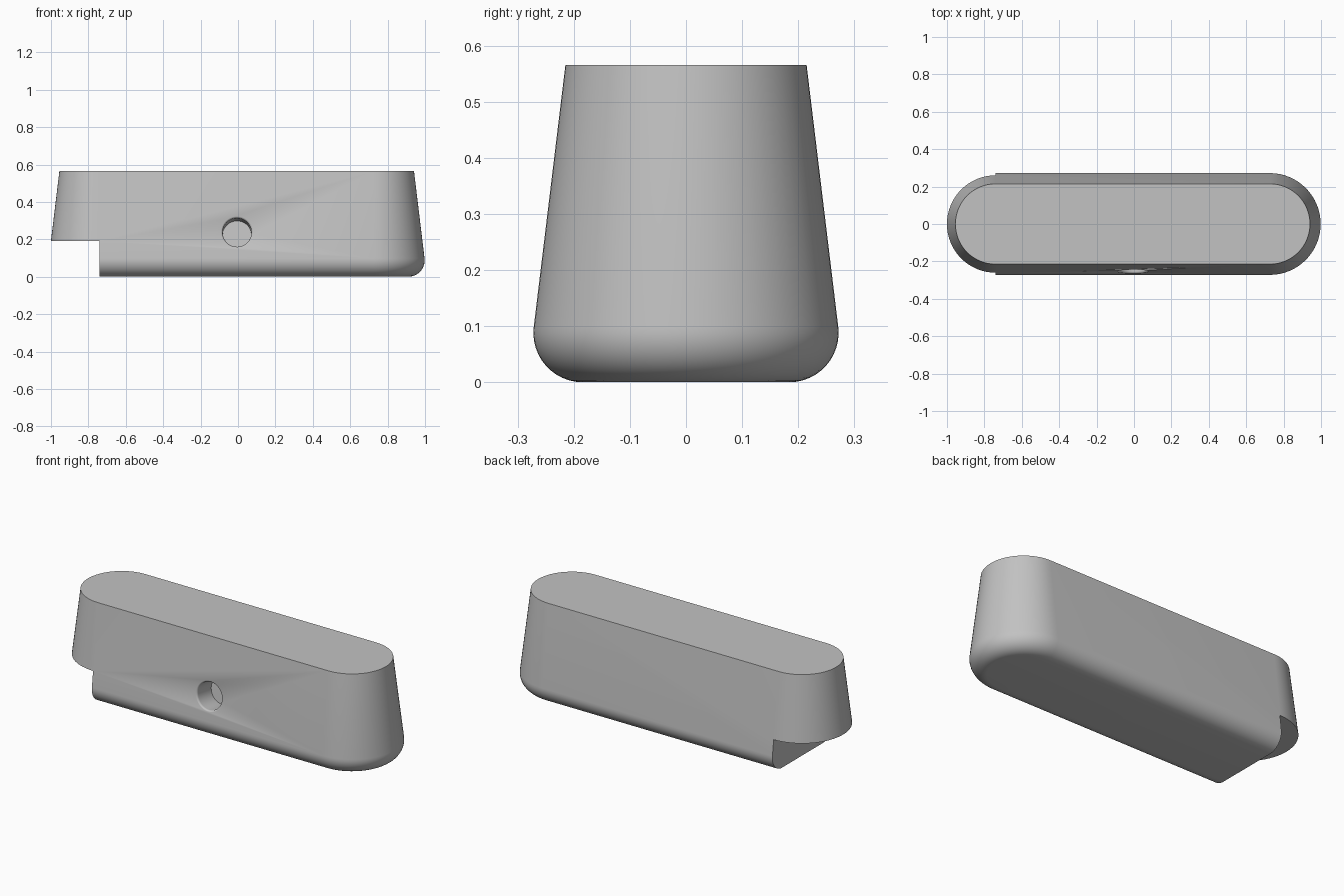
import bpy, bmesh, math
from mathutils import Vector, Matrix

if "Cube" in bpy.data.objects:
    bpy.data.objects.remove(bpy.data.objects["Cube"], do_unlink=True)

grey = bpy.data.materials.new("plain grey")
grey.use_nodes = True
COLOUR = (0.54, 0.54, 0.54, 1)
grey.diffuse_color = COLOUR
grey.node_tree.nodes["Principled BSDF"].inputs["Base Color"].default_value = COLOUR

HEIGHT, TOP_R, FILLET = 0.565, 0.215, 0.088
CAP_X = 0.733                      # centres of the two round ends
SHIFT = -0.007
TAPER = math.radians(7)


def loft(name, profile, half_length, segments, matrix=Matrix()):
    """Stack stadium-shaped rings of (radius, z) into a closed solid."""
    bm = bmesh.new()
    rings = []
    for r, z in profile:
        ring = []
        for side in (1, -1):
            steps = segments + 1 if half_length else segments
            for i in range(steps):
                a = math.pi * (i / segments - 0.5) + (0 if side == 1 else math.pi)
                p = Vector((side * half_length + r * math.cos(a), r * math.sin(a), z))
                ring.append(bm.verts.new(matrix @ p))
        rings.append(ring)
    n = len(rings[0])
    for low, high in zip(rings, rings[1:]):
        for i in range(n):
            j = (i + 1) % n
            bm.faces.new((low[i], low[j], high[j], high[i]))
    bm.faces.new(rings[0][::-1])
    bm.faces.new(rings[-1])
    bmesh.ops.recalc_face_normals(bm, faces=bm.faces)
    mesh = bpy.data.meshes.new(name)
    bm.to_mesh(mesh)
    bm.free()
    mesh.materials.append(grey)
    obj = bpy.data.objects.new(name, mesh)
    bpy.context.collection.objects.link(obj)
    return obj


def cut(target, cutter):
    """Subtract the cutter and then remove it."""
    cutter.hide_render = True
    mod = target.modifiers.new("cut", 'BOOLEAN')
    mod.operation, mod.solver, mod.object = 'DIFFERENCE', 'EXACT', cutter
    bpy.ops.object.select_all(action='DESELECT')
    target.select_set(True)
    bpy.context.view_layer.objects.active = target
    bpy.ops.object.modifier_apply(modifier=mod.name)
    bpy.data.objects.remove(cutter, do_unlink=True)


# Tapered body with a rounded bottom edge
core = 0.272 - FILLET
profile = []
for i in range(13):
    a = -math.pi / 2 + (math.pi / 2 + TAPER) * i / 12
    profile.append((core + FILLET * math.cos(a), FILLET + FILLET * math.sin(a)))
profile.append((TOP_R, HEIGHT))
body = loft("body", profile, CAP_X, 32, Matrix.Translation((SHIFT, 0, 0)))

# Step cut away under one end
bpy.ops.mesh.primitive_cube_add(size=1, location=(-1.24, 0, -0.31))
step = bpy.context.object
step.name = "step_cutter"
step.scale = (1, 1, 1)
step.data.materials.append(grey)
cut(body, step)

# Blind hole with a softened rim, square to the sloping front
hole_r, soft = 0.077, 0.012
hole = [(hole_r, -0.13)]
for i in range(7):
    a = math.pi / 2 * i / 6
    hole.append((hole_r + soft * (1 - math.cos(a)), -soft + soft * math.sin(a)))
hole.append((hole_r + soft, 0.05))
centre_z = 0.238
wall_y = -(TOP_R + (HEIGHT - centre_z) * math.tan(TAPER))
place = Matrix.Translation((-0.005, wall_y, centre_z)) @ Matrix.Rotation(math.pi / 2 - TAPER, 4, 'X')
cut(body, loft("hole_cutter", hole, 0, 24, place))

body.select_set(True)
bpy.context.view_layer.objects.active = body
bpy.ops.object.shade_smooth_by_angle(angle=math.radians(30))
